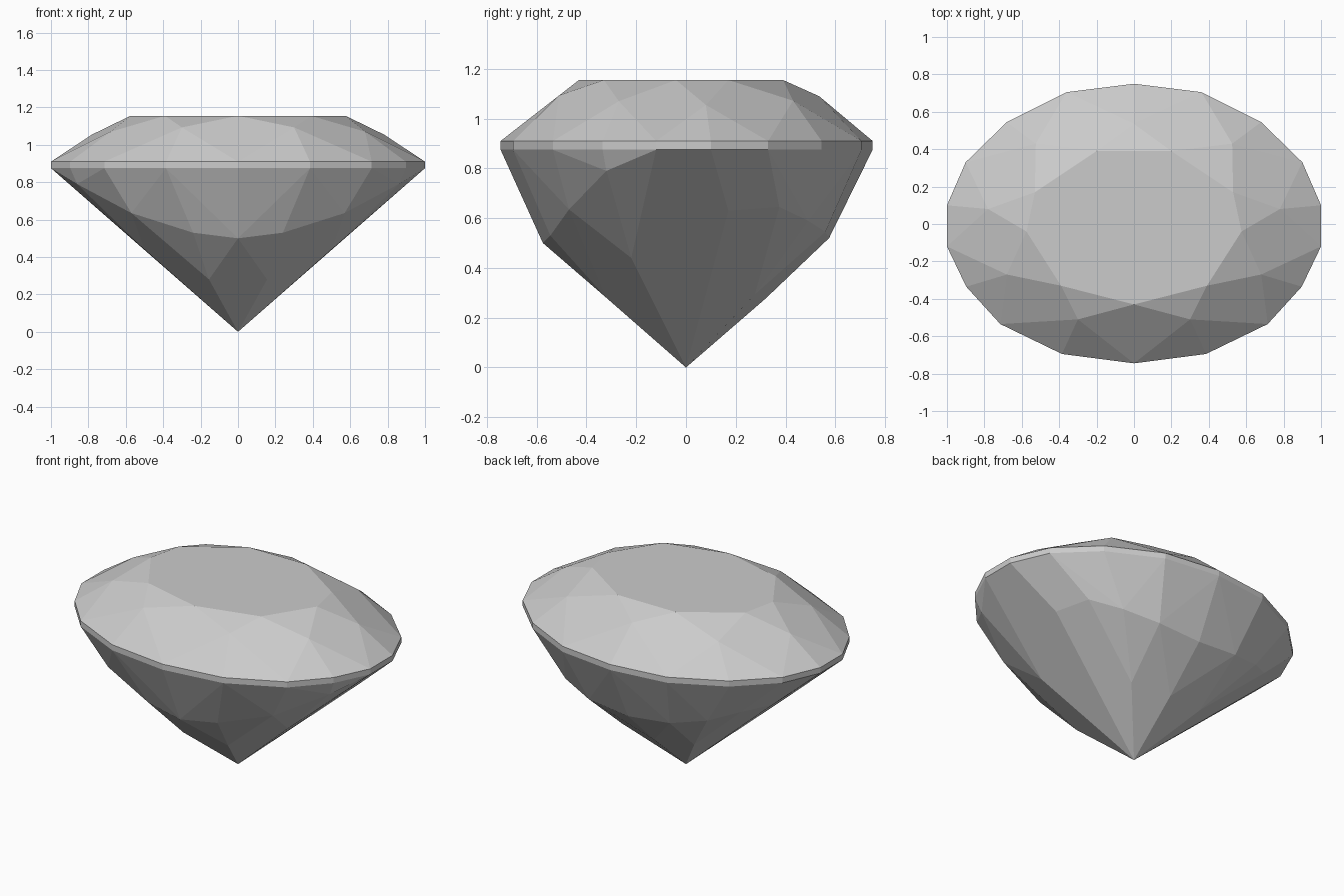
import bpy
import bmesh
from math import radians

# Remove the default object
default_cube = bpy.data.objects.get("Cube")
if default_cube:
    bpy.data.objects.remove(default_cube, do_unlink=True)

GIRDLE_LOW, GIRDLE_TOP, TABLE = 0.875, 0.91, 1.155


def at_height(outline, z):
    """Lift a flat half outline to a given height."""
    return [(x, y, z) for x, y in outline]


def mirrored(points):
    """Complete a half set of points across the x = 0 plane."""
    return points + [(-x, y, z) for x, y, z in points if x > 0]


# Half outlines, running from the front round to the back
girdle = [(0, -.745), (.385, -.695), (.715, -.535), (.897, -.335), (1, -.12),
          (1, .1), (.9, .33), (.68, .545), (.36, .705), (0, .75)]
table = [(0, -.43), (.39, -.33), (.575, -.04), (.53, .17), (.2, .39)]

# Crown corners between the table and the girdle
crown = [(.3, -.51, 1.093), (.68, -.27, 1.07), (.78, .08, 1.055),
         (.525, .43, 1.072), (0, .535, 1.09)]

# Break line below the girdle, front half then back half
break_line = [(0, -.575, .5), (.24, -.545, .53), (.57, -.47, .635),
              (.86, -.32, .79), (.65, .375, .645), (.49, .49, .59),
              (.28, .56, .545), (0, .575, .52)]

# Corners where neighbouring lower main facets part, and the bottom tip
lower_mains = [(.155, -.32, .28), (.5, -.22, .44), (.72, .17, .63),
               (.25, .276, .293), (0, .32, .277), (0, 0, 0)]

corners = mirrored(at_height(girdle, GIRDLE_LOW) + at_height(girdle, GIRDLE_TOP)
                   + at_height(table, TABLE) + crown + break_line + lower_mains)

# The cut stone is the convex solid spanned by its corners
bm = bmesh.new()
for corner in corners:
    bm.verts.new(corner)
hull = bmesh.ops.convex_hull(bm, input=bm.verts[:])
spare = {v for v in hull["geom_interior"] + hull["geom_unused"]
         if isinstance(v, bmesh.types.BMVert)}
bmesh.ops.delete(bm, geom=list(spare), context="VERTS")

# Merge coplanar triangles into whole facets
bmesh.ops.dissolve_limit(bm, angle_limit=radians(1.5),
                         verts=bm.verts[:], edges=bm.edges[:])
bmesh.ops.recalc_face_normals(bm, faces=bm.faces[:])

mesh = bpy.data.meshes.new("gemstone")
bm.to_mesh(mesh)
bm.free()
gemstone = bpy.data.objects.new("gemstone", mesh)
bpy.context.collection.objects.link(gemstone)

# Plain grey stone
colour = (.6, .6, .6, 1)
stone = bpy.data.materials.new("stone grey")
stone.use_nodes = True
stone.diffuse_color = colour
for node in stone.node_tree.nodes:
    if node.type == "BSDF_PRINCIPLED":
        node.inputs["Base Color"].default_value = colour
mesh.materials.append(stone)
